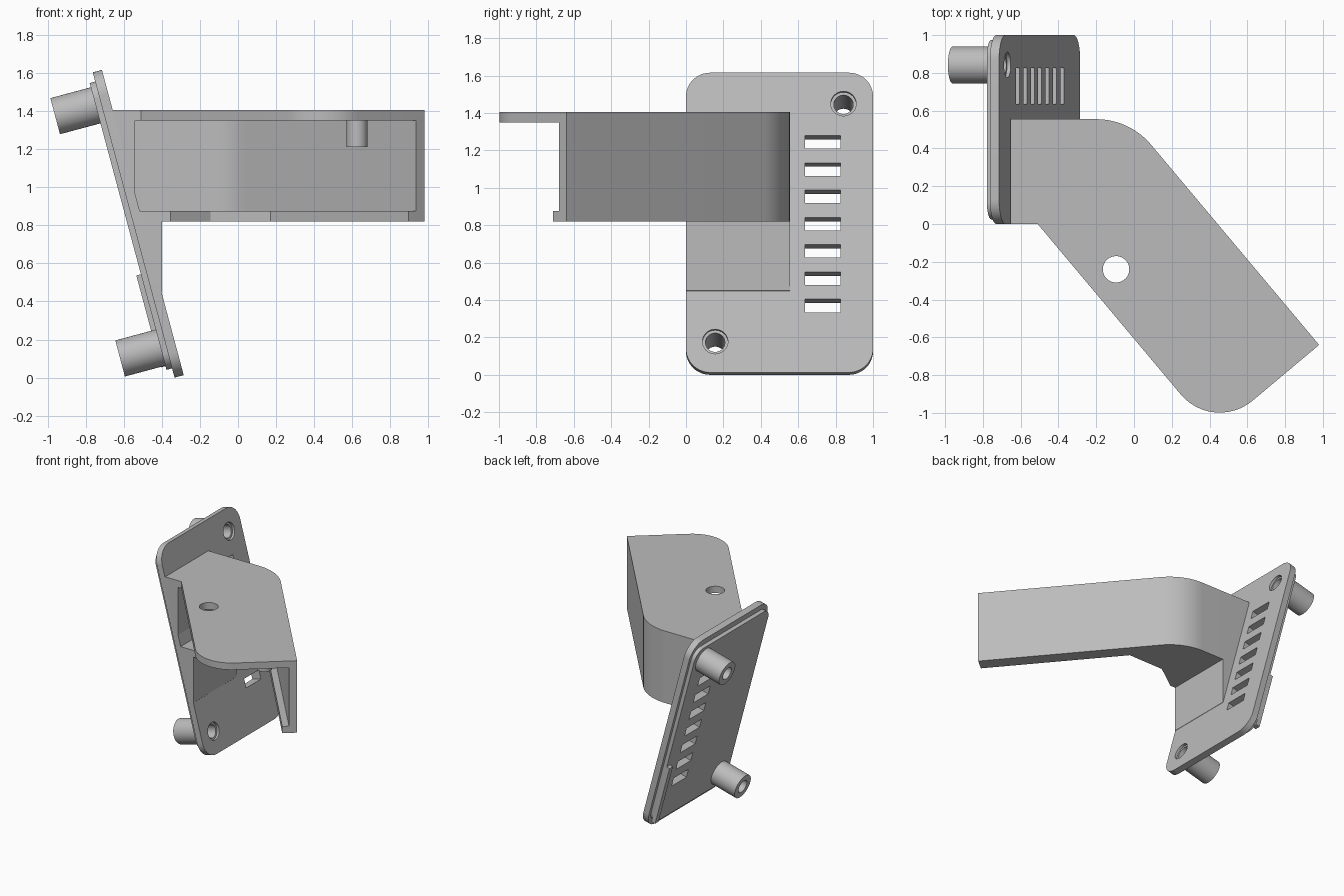
import bpy, bmesh, math
from mathutils import Matrix, Vector

if "Cube" in bpy.data.objects:
    bpy.data.objects.remove(bpy.data.objects["Cube"], do_unlink=True)

GREY = (0.5, 0.5, 0.5, 1)
mat = bpy.data.materials.new("plain grey")
mat.use_nodes = True
mat.diffuse_color = GREY
mat.node_tree.nodes["Principled BSDF"].inputs["Base Color"].default_value = GREY

# Frame of the tilted plate: local x = width, y = up the slope, z = outward
TILT = math.radians(15)
S, C = math.sin(TILT), math.cos(TILT)
PLATE = Matrix(((0, -S, C, -0.285), (1, 0, 0, 0), (0, C, S, 0.013), (0, 0, 0, 1)))
# Frame for side profiles: local x = world x, local y = world z, local z = -y
SIDE = Matrix(((1, 0, 0, 0), (0, 0, -1, 0), (0, 1, 0, 0), (0, 0, 0, 1)))
LENGTH = 1.659


def fillet(corners, steps=12):
    """Outline with rounded corners; a corner is (x, y) or (x, y, radius)."""
    out = []
    for i, c in enumerate(corners):
        p = Vector(c[:2])
        if len(c) == 2:
            out.append(p)
            continue
        a = (Vector(corners[i - 1][:2]) - p).normalized()
        b = (Vector(corners[(i + 1) % len(corners)][:2]) - p).normalized()
        half = a.angle(b) / 2
        centre = p + (a + b).normalized() * c[2] / math.sin(half)
        reach = c[2] / math.tan(half)
        start, end = p + a * reach - centre, p + b * reach - centre
        turn = start.angle(end)
        for k in range(steps + 1):
            f = k / steps
            out.append(centre + (start * math.sin((1 - f) * turn)
                                 + end * math.sin(f * turn)) / math.sin(turn))
    return out


def circle(x, y, r, n=40):
    return [Vector((x + r * math.cos(k * math.tau / n),
                    y + r * math.sin(k * math.tau / n))) for k in range(n)]


def rect(x0, y0, x1, y1, r=0):
    pts = [(x0, y0), (x1, y0), (x1, y1), (x0, y1)]
    return fillet([p + (r,) for p in pts] if r else pts)


def prism(name, outline, z0, z1, frame=Matrix()):
    bm = bmesh.new()
    low = [bm.verts.new((p[0], p[1], z0)) for p in outline]
    high = [bm.verts.new((p[0], p[1], z1)) for p in outline]
    bm.faces.new(low[::-1])
    bm.faces.new(high)
    for i in range(len(low)):
        j = (i + 1) % len(low)
        bm.faces.new((low[i], low[j], high[j], high[i]))
    bmesh.ops.recalc_face_normals(bm, faces=bm.faces)
    bm.transform(frame)
    mesh = bpy.data.meshes.new(name)
    bm.to_mesh(mesh)
    bm.free()
    mesh.materials.append(mat)
    obj = bpy.data.objects.new(name, mesh)
    bpy.context.collection.objects.link(obj)
    parts.append(obj)
    return obj


def cut(obj, outline, z0, z1, frame=Matrix()):
    cutter = prism("cutter", outline, z0, z1, frame)
    parts.remove(cutter)
    mod = obj.modifiers.new("cut", "BOOLEAN")
    mod.operation, mod.solver, mod.object = "DIFFERENCE", "EXACT", cutter
    graph = bpy.context.evaluated_depsgraph_get()
    mesh = bpy.data.meshes.new_from_object(obj.evaluated_get(graph))
    obj.modifiers.clear()
    obj.data = mesh
    bpy.data.objects.remove(cutter, do_unlink=True)


parts = []

# Tilted mounting plate with its inset backing and edge tab
face_plate = prism("mounting_plate", rect(0, 0, 1, LENGTH, 0.13), -0.05, 0, PLATE)
backing = prism("plate_backing", rect(0.025, 0.05, 0.975, LENGTH - 0.05, 0.09),
                -0.08, -0.045, PLATE)
prism("edge_tab", rect(0.93, 0.07, 0.975, 0.57), -0.105, -0.07, PLATE)

# Ventilation slots
for k in range(7):
    s = 0.369 + k * 0.151
    for part in (face_plate, backing):
        cut(part, rect(0.635, s - 0.036, 0.825, s + 0.036), -0.2, 0.1, PLATE)

# Hollow standoffs with counterbored screw holes
for name, y, s in (("upper_standoff", 0.842, 1.488), ("lower_standoff", 0.156, 0.171)):
    post = prism(name, circle(y, s, 0.098), -0.3, -0.04, PLATE)
    for part in (post, face_plate, backing):
        cut(part, circle(y, s, 0.052), -0.4, 0.1, PLATE)
    cut(face_plate, circle(y, s, 0.068), -0.02, 0.1, PLATE)

# Angled arm: top panel with hole
BEND, TIP = (-0.023, 0.555, 0.38), (0.98, -0.64)
top = prism("top_panel", fillet([(-0.655, 0), (-0.51, 0), (0.421, -1.109, 0.27), TIP,
                                 BEND, (-0.655, 0.555)]), 1.35, 1.405)
cut(top, circle(-0.095, -0.24, 0.07), 1.2, 1.5)

# Bent outer wall and the floor lip along its foot
prism("outer_wall", fillet([(-0.545, 0.495), (-0.051, 0.495, 0.32), (0.934, -0.679),
                            TIP, BEND, (-0.545, 0.555)]), 0.82, 1.38)
prism("floor_lip", fillet([(-0.53, 0), (-0.355, 0), (-0.145, 0.15), (0.17, 0.154),
                           (0.895, -0.71), TIP, BEND, (-0.53, 0.555)]), 0.82, 0.875)

# Wedges joining the arm to the tilted plate
prism("upper_wedge", [(-0.56, 0.98), (-0.54, 0.96), (-0.54, 1.38), (-0.67, 1.38)],
      -0.555, 0, SIDE)
prism("lower_gusset", [(-0.41, 0.44), (-0.4, 0.45), (-0.4, 0.85), (-0.52, 0.85)],
      -0.555, 0, SIDE)

# Small peg under the top panel
prism("peg", circle(0.625, -0.55, 0.055), 1.21, 1.36)

# Smooth curved sides, keep corners sharp
for obj in parts:
    obj.data.shade_smooth()
    obj.data.set_sharp_from_angle(angle=math.radians(30))
